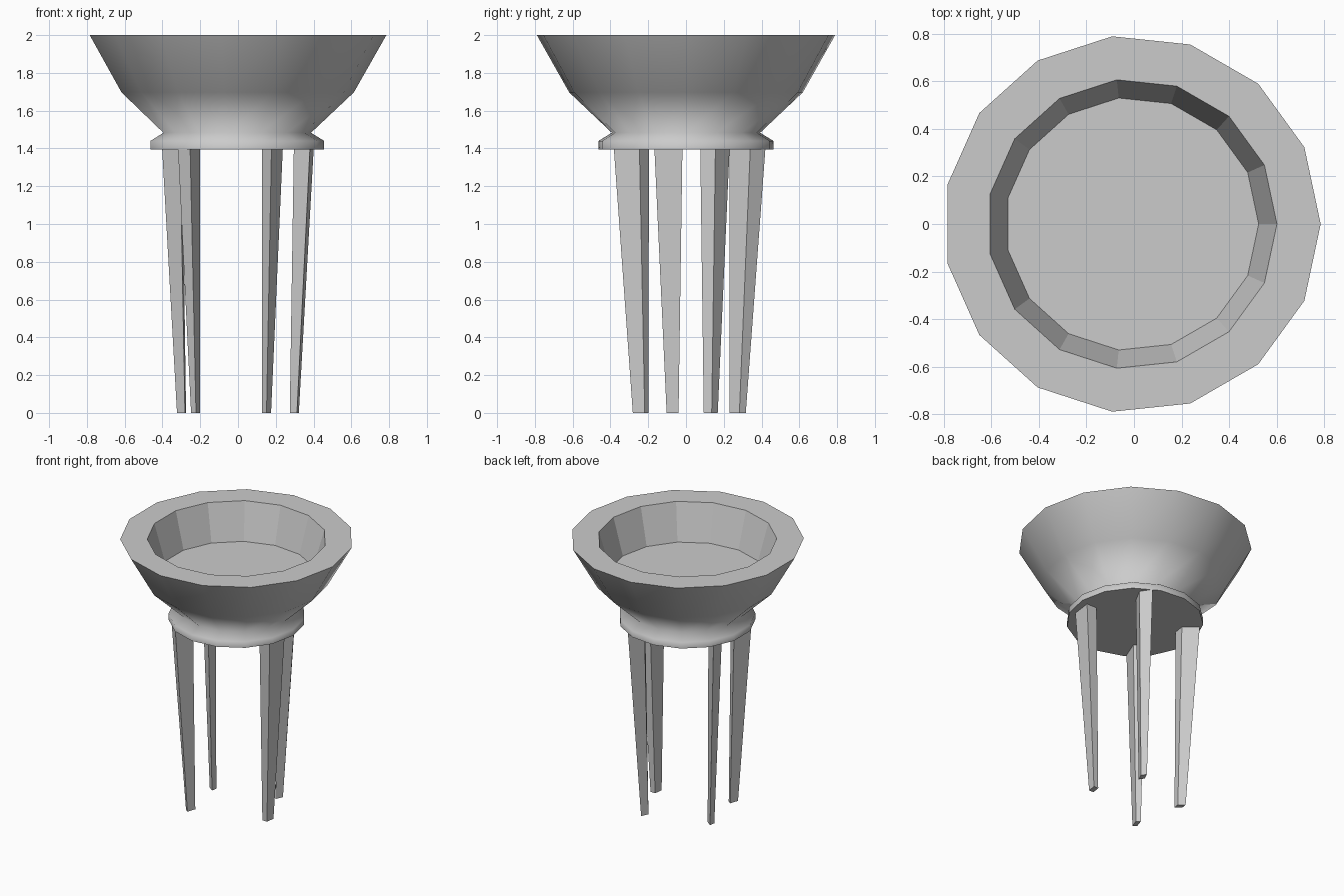
import bpy, bmesh, math
from mathutils import Vector

if "Cube" in bpy.data.objects:
    bpy.data.objects.remove(bpy.data.objects["Cube"])

SIDES = 15
CX = -0.0085  # odd-sided rings are shifted so the bounding box is centred


def finish(bm, name):
    bmesh.ops.recalc_face_normals(bm, faces=bm.faces[:])
    mesh = bpy.data.meshes.new(name)
    bm.to_mesh(mesh)
    bm.free()
    obj = bpy.data.objects.new(name, mesh)
    bpy.context.collection.objects.link(obj)
    return obj


def make_bowl(profile, smooth_bands):
    """Lathe a closed (radius, height) profile, capping both ends."""
    bm = bmesh.new()
    rings = []
    for r, z in profile:
        rings.append([bm.verts.new((CX + r * math.cos(2 * math.pi * i / SIDES),
                                    r * math.sin(2 * math.pi * i / SIDES), z))
                      for i in range(SIDES)])
    for band, (a, b) in enumerate(zip(rings, rings[1:])):
        for i in range(SIDES):
            j = (i + 1) % SIDES
            face = bm.faces.new((a[i], a[j], b[j], b[i]))
            face.smooth = band < smooth_bands
    bm.faces.new(rings[0])
    bm.faces.new(rings[-1])
    return finish(bm, "bowl")


def make_leg(name, bottom, top):
    """Tapered leg between two skewed quads given as (centre, edge, edge)."""
    bm = bmesh.new()
    rings = []
    for z, (c, e, f) in ((0, bottom), (1.394, top)):
        c, e, f = Vector(c), Vector(e) / 2, Vector(f) / 2
        corners = (c - e - f, c + e - f, c + e + f, c - e + f)
        rings.append([bm.verts.new((p.x, p.y, z)) for p in corners])
    a, b = rings
    for i in range(4):
        j = (i + 1) % 4
        bm.faces.new((a[i], a[j], b[j], b[i]))
    bm.faces.new(a)
    bm.faces.new(b)
    return finish(bm, name)


# Bowl: foot ring, neck, flared smooth outside, then flat rim and faceted inside
make_bowl([(0.465, 1.394), (0.465, 1.44), (0.395, 1.483), (0.622, 1.697),
           (0.794, 2.0), (0.61, 2.0), (0.533, 1.73)], smooth_bands=4)

# Four unevenly spaced legs, wider at the top
make_leg("right_leg",
         ((0.298, -0.071), (0.010, 0.063), (-0.038, 0.0)),
         ((0.348, -0.093), (0.020, 0.148), (-0.085, 0.0)))
make_leg("back_right_leg",
         ((0.151, 0.273), (0.024, 0.053), (-0.024, 0.034)),
         ((0.182, 0.325), (0.060, 0.110), (-0.050, 0.080)))
make_leg("back_left_leg",
         ((-0.299, 0.131), (0.006, 0.042), (-0.042, 0.032)),
         ((-0.348, 0.153), (0.012, 0.080), (-0.095, 0.075)))
make_leg("front_left_leg",
         ((-0.225, -0.240), (0.021, 0.063), (-0.026, 0.020)),
         ((-0.259, -0.289), (0.053, 0.135), (-0.064, 0.050)))
